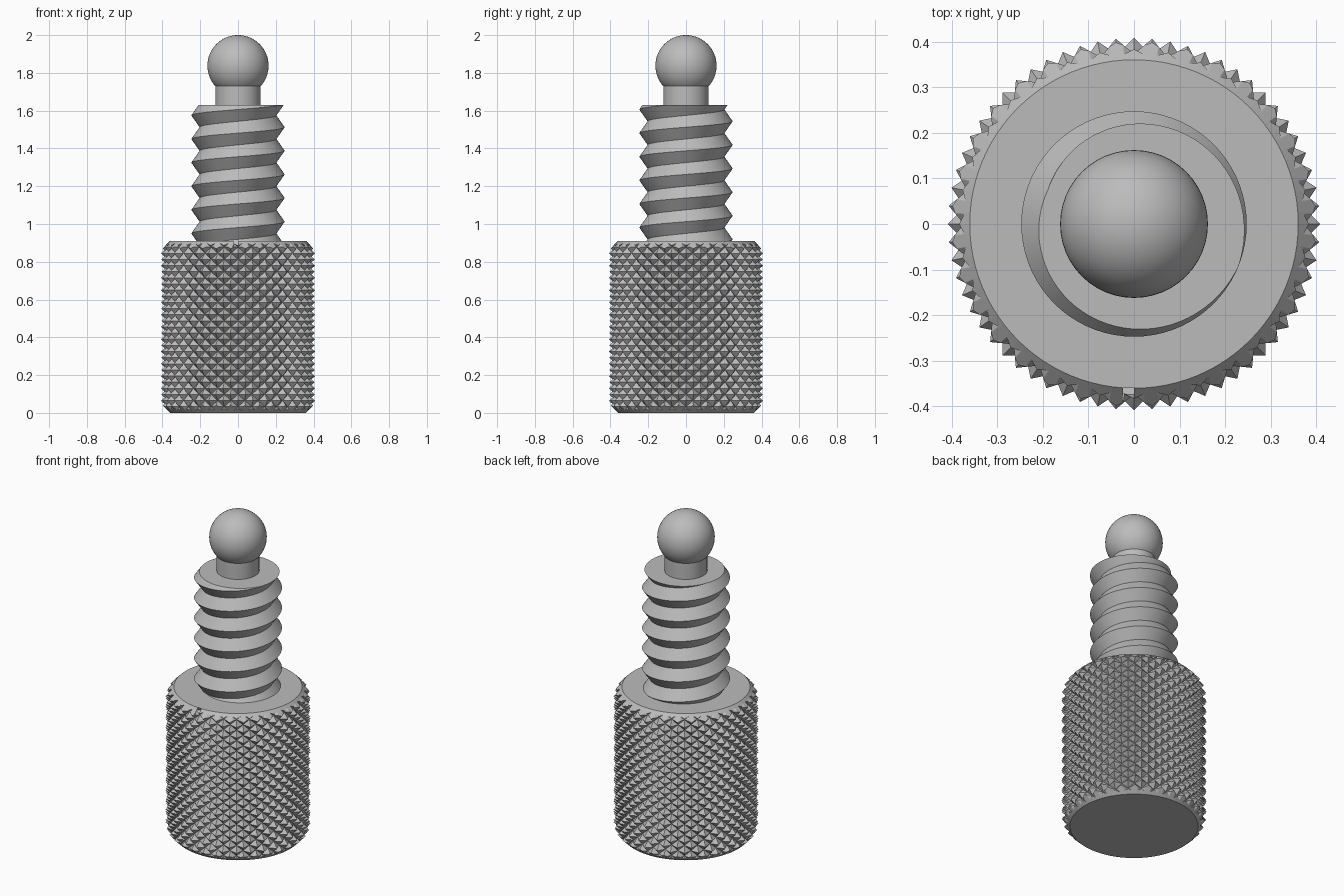
import bpy, bmesh
from math import cos, sin, pi, radians
from mathutils import Vector

cube = bpy.data.objects.get("Cube")
if cube:
    bpy.data.objects.remove(cube, do_unlink=True)

steel = bpy.data.materials.new("grey_steel")
steel.use_nodes = True
GREY = (0.5, 0.5, 0.5, 1)
steel.diffuse_color = GREY
steel.node_tree.nodes["Principled BSDF"].inputs["Base Color"].default_value = GREY


def polar(r, a, z):
    return Vector((r * cos(a), r * sin(a), z))


def add_object(name, bm, smooth_angle=None):
    bmesh.ops.recalc_face_normals(bm, faces=bm.faces)
    mesh = bpy.data.meshes.new(name)
    bm.to_mesh(mesh)
    bm.free()
    mesh.materials.append(steel)
    ob = bpy.data.objects.new(name, mesh)
    bpy.context.collection.objects.link(ob)
    if smooth_angle:
        bpy.ops.object.select_all(action="DESELECT")
        ob.select_set(True)
        bpy.context.view_layer.objects.active = ob
        bpy.ops.object.shade_smooth_by_angle(angle=radians(smooth_angle))
    return ob


def lathe(name, profile, sides, smooth_angle=None):
    """Revolve (radius, height) points; open ends are capped."""
    bm = bmesh.new()
    rings = [[bm.verts.new(polar(r, 2 * pi * i / sides, z)) for i in range(sides)]
             for r, z in profile]
    for low, high in zip(rings, rings[1:]):
        for i in range(sides):
            n = (i + 1) % sides
            bm.faces.new((low[i], low[n], high[n], high[i]))
    bm.faces.new(rings[0][::-1])
    bm.faces.new(rings[-1])
    return add_object(name, bm, smooth_angle)


# Knurled grip: staggered pyramids on a cylinder, trimmed by a chamfered blank
GRIP_TOP, COLUMNS, ROWS = 0.91, 64, 28
VALLEY, PEAK = 0.373, 0.408
step = GRIP_TOP / ROWS
bm = bmesh.new()
rows = []
for j in range(-1, ROWS + 2):
    rows.append([bm.verts.new(polar(PEAK if (i + j) % 2 == 0 else VALLEY,
                                    2 * pi * i / COLUMNS, j * step))
                 for i in range(COLUMNS)])
for j, (low, high) in enumerate(zip(rows, rows[1:])):
    for i in range(COLUMNS):
        n = (i + 1) % COLUMNS
        a, b, c, d = low[i], low[n], high[n], high[i]
        if (i + j - 1) % 2:
            tris = (a, b, c), (a, c, d)
        else:
            tris = (a, b, d), (b, c, d)
        for tri in tris:
            bm.faces.new(tri)
bm.faces.new(rows[0][::-1])
bm.faces.new(rows[-1])
grip = add_object("knurled_grip", bm)

blank = lathe("grip_blank", [(0.36, 0), (0.42, 0.06), (0.42, GRIP_TOP - 0.06),
                             (0.36, GRIP_TOP)], 96)
trim = grip.modifiers.new("trim", "BOOLEAN")
trim.operation = "INTERSECT"
trim.solver = "EXACT"
trim.object = blank
trimmed = bpy.data.meshes.new_from_object(
    grip.evaluated_get(bpy.context.evaluated_depsgraph_get()))
grip.modifiers.clear()
grip.data = trimmed
bpy.data.objects.remove(blank, do_unlink=True)

# Threaded shaft: right-hand V thread swept as a helix, cut flat at both ends
ROOT, CREST, PITCH, STEPS = 0.203, 0.247, 0.125, 72
BOTTOM, TOP = 0.88, 1.63
bm = bmesh.new()
previous = None
for k in range(STEPS * 9):
    a = pi + 2 * pi * k / STEPS
    z = 0.7 + PITCH * k / STEPS
    section = [bm.verts.new(polar(r, a, z + dz * PITCH))
               for r, dz in ((ROOT, -0.5), (CREST, 0), (ROOT, 0.5))]
    if previous:
        for m in range(2):
            bm.faces.new((previous[m], section[m], section[m + 1], previous[m + 1]))
    previous = section
bmesh.ops.remove_doubles(bm, verts=bm.verts, dist=0.0005)
for height, direction in ((BOTTOM, -1), (TOP, 1)):
    cut = bmesh.ops.bisect_plane(
        bm, geom=bm.verts[:] + bm.edges[:] + bm.faces[:], dist=1e-5,
        plane_co=(0, 0, height), plane_no=(0, 0, direction), clear_outer=True)
    rim = [e for e in bm.edges if e.is_boundary
           and all(abs(v.co.z - height) < 1e-4 for v in e.verts)]
    bmesh.ops.holes_fill(bm, edges=rim)
add_object("threaded_shaft", bm, 30)

# Neck and ball tip
BALL_R = 0.162
lathe("neck", [(0.12, TOP - 0.02), (0.12, 1.75)], 64, 30)
bm = bmesh.new()
bmesh.ops.create_uvsphere(bm, u_segments=48, v_segments=32, radius=BALL_R)
bmesh.ops.translate(bm, verts=bm.verts, vec=(0, 0, 2 - BALL_R))
add_object("ball_tip", bm, 60)
